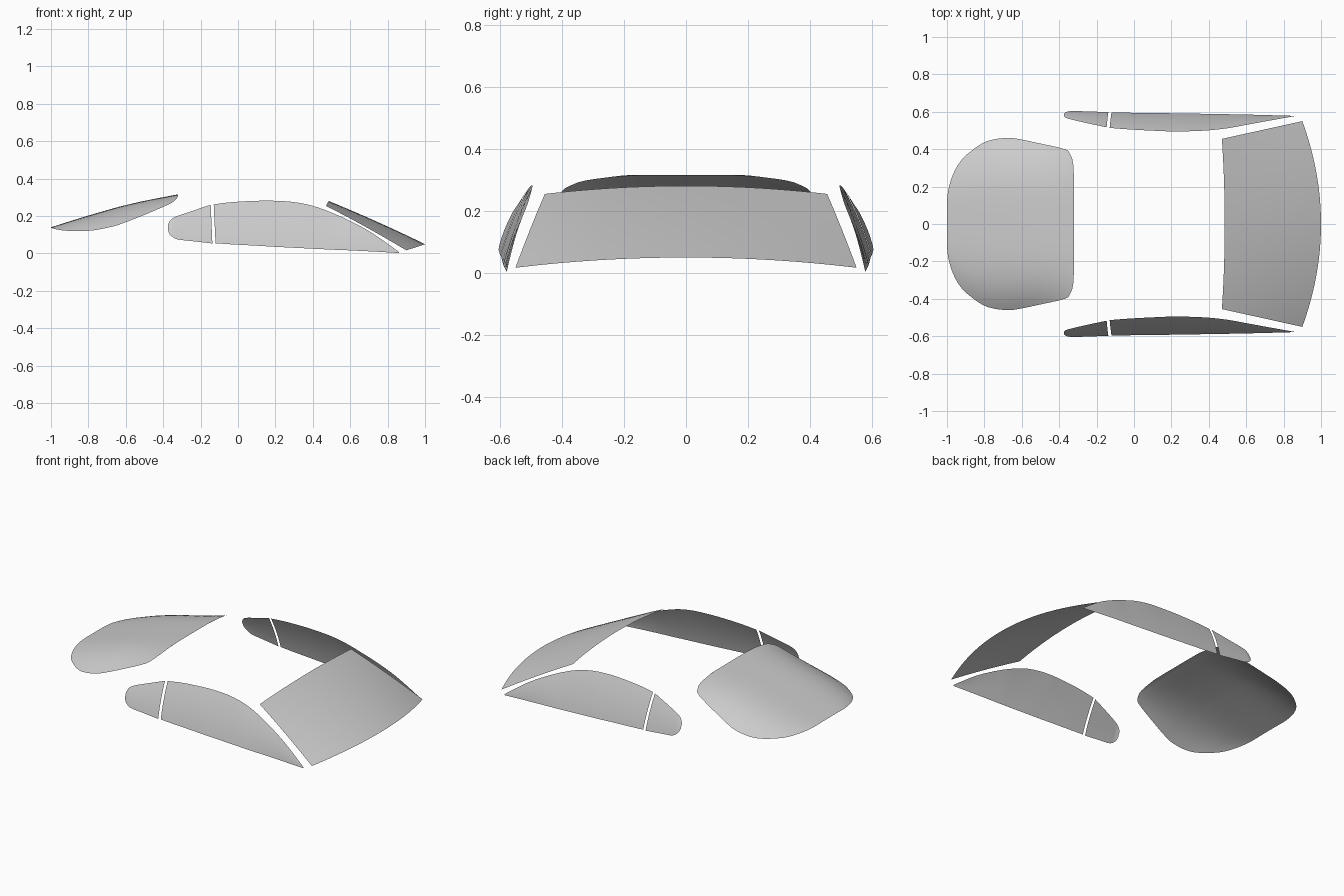
import bpy, bmesh
from mathutils import Vector


def spline(stations, steps):
    """Catmull-Rom resampling of a list of equal-length tuples."""
    pts = [Vector(s) for s in stations]
    out = []
    for i in range(len(pts) - 1):
        a, b, c, d = pts[max(i - 1, 0)], pts[i], pts[i + 1], pts[min(i + 2, len(pts) - 1)]
        for k in range(steps):
            t = k / steps
            out.append(0.5 * (2 * b + (c - a) * t + (2 * a - 5 * b + 4 * c - d) * t ** 2
                              + (3 * b - a - 3 * c + d) * t ** 3))
    return out + [pts[-1]]


def sheet(name, rows, flip=False):
    """Smooth single-skin panel from a grid of points."""
    bm = bmesh.new()
    grid = [[bm.verts.new(p) for p in row] for row in rows]
    for r0, r1 in zip(grid, grid[1:]):
        for j in range(len(r0) - 1):
            quad = [r0[j], r0[j + 1], r1[j + 1], r1[j]]
            f = bm.faces.new(quad[::-1] if flip else quad)
            f.smooth = True
    mesh = bpy.data.meshes.new(name)
    bm.to_mesh(mesh)
    bm.free()
    obj = bpy.data.objects.new(name, mesh)
    bpy.context.collection.objects.link(obj)
    return obj


# Windshield: bowed across the width, lofted from top edge to bottom edge
rows = []
for i in range(25):
    t = i / 12 - 1
    top = Vector((0.485 - 0.015 * t * t, 0.455 * t, 0.28 - 0.026 * t * t))
    low = Vector((1.0 - 0.1 * t * t, 0.55 * t, 0.049 - 0.033 * t * t))
    rows.append([top.lerp(low, k / 10) + Vector((0, 0, 0.02 * k / 10 * (1 - k / 10)))
                 for k in range(11)])
sheet("windshield", rows, flip=True)

# Rear window: stations of x, half width, centre height, edge height
rear = [(-1.0, 0.10, 0.139, 0.138), (-0.995, 0.17, 0.141, 0.135), (-0.97, 0.26, 0.149, 0.128),
        (-0.92, 0.345, 0.165, 0.121), (-0.83, 0.42, 0.193, 0.119), (-0.76, 0.45, 0.214, 0.125),
        (-0.68, 0.46, 0.237, 0.141), (-0.62, 0.455, 0.253, 0.159), (-0.50, 0.43, 0.281, 0.206),
        (-0.37, 0.40, 0.306, 0.262), (-0.34, 0.37, 0.312, 0.282), (-0.325, 0.32, 0.314, 0.298),
        (-0.32, 0.20, 0.315, 0.314)]
rows = []
for x, w, zc, ze in spline(rear, 3):
    rows.append([(x, w * t, zc - (zc - ze) * abs(t) ** 3.5)
                 for t in [k / 14 - 1 for k in range(29)]])
sheet("rear_window", rows, flip=True)

# Side glass: stations of bottom x, y, z then top x, y, z
door = [(-0.12, 0.597, 0.054, -0.13, 0.514, 0.262), (-0.03, 0.595, 0.048, -0.03, 0.506, 0.274),
        (0.10, 0.593, 0.041, 0.10, 0.499, 0.281), (0.20, 0.592, 0.035, 0.20, 0.495, 0.281),
        (0.30, 0.59, 0.03, 0.30, 0.496, 0.274), (0.40, 0.589, 0.025, 0.40, 0.501, 0.254),
        (0.50, 0.587, 0.02, 0.50, 0.512, 0.218), (0.60, 0.585, 0.016, 0.60, 0.53, 0.173),
        (0.72, 0.582, 0.01, 0.72, 0.552, 0.107), (0.86, 0.578, 0.002, 0.86, 0.577, 0.008)]
quarter = [(-0.375, 0.587, 0.125, -0.375, 0.577, 0.15), (-0.367, 0.596, 0.105, -0.367, 0.569, 0.17),
           (-0.35, 0.602, 0.088, -0.35, 0.563, 0.187), (-0.32, 0.604, 0.074, -0.32, 0.555, 0.201),
           (-0.25, 0.602, 0.066, -0.25, 0.539, 0.225), (-0.137, 0.598, 0.053, -0.146, 0.517, 0.26)]
for part, stations in (("door_window", door), ("quarter_window", quarter)):
    for side, s in (("left", -1), ("right", 1)):
        rows = []
        for st in spline(stations, 4):
            low, top = Vector(st[:3]), Vector(st[3:])
            bulge = 0.13 * (top.z - low.z)
            row = []
            for k in range(11):
                v = k / 10
                p = low.lerp(top, v)
                row.append((p.x, s * (p.y + bulge * v * (1 - v)), p.z))
            rows.append(row)
        sheet(f"{part}_{side}", rows, flip=(s < 0))
